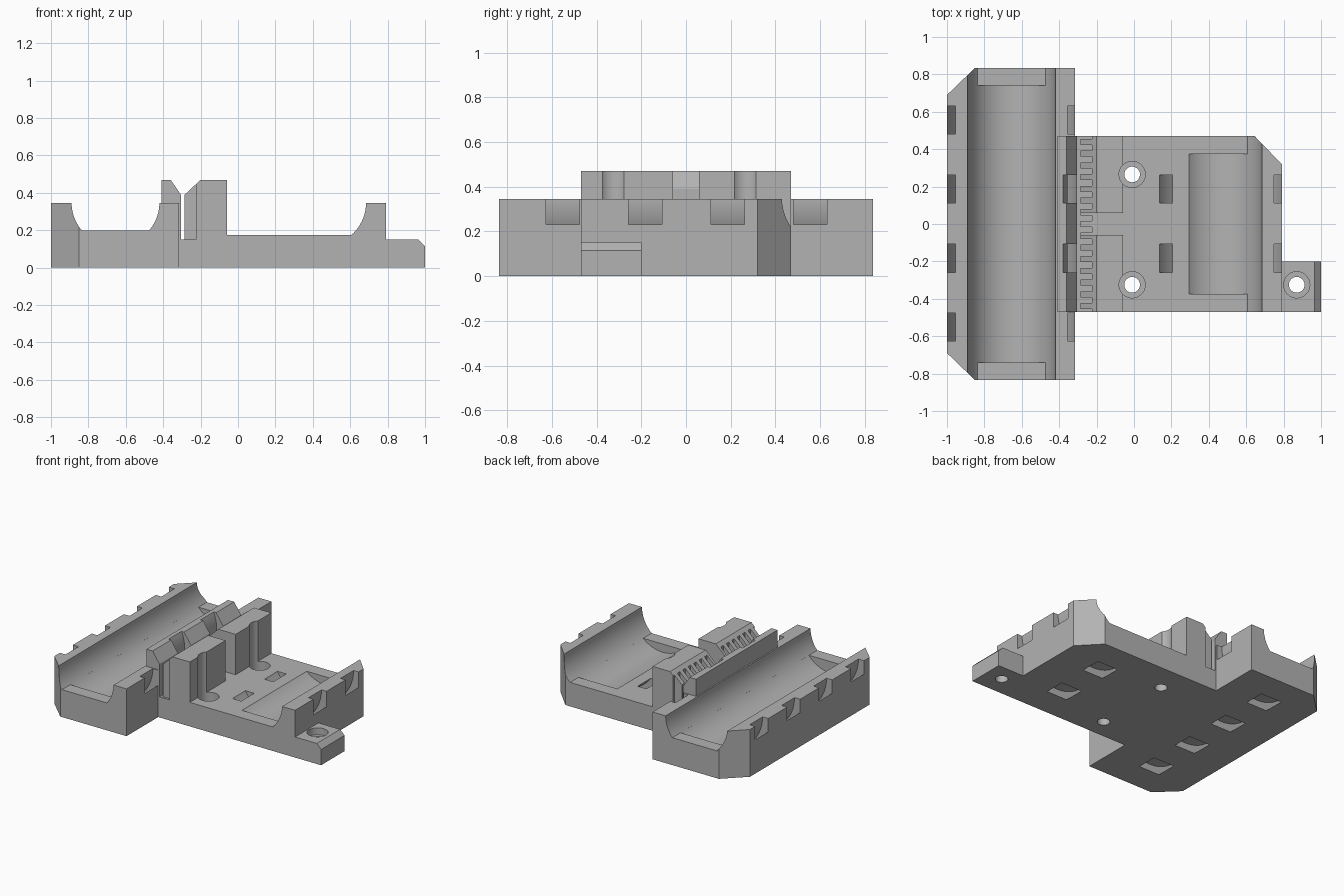
import bpy, bmesh, math
from mathutils import Vector

if "Cube" in bpy.data.objects:
    bpy.data.objects.remove(bpy.data.objects["Cube"])

grey = bpy.data.materials.new("plain_grey")
grey.use_nodes = True
grey.diffuse_color = (0.45, 0.45, 0.45, 1)
grey.node_tree.nodes["Principled BSDF"].inputs["Base Color"].default_value = (0.45, 0.45, 0.45, 1)

HALF = 0.47                   # half depth of the deck
AXIS_Z = 0.35                 # height of both bearing axes
WIDE_X, SMALL_X = -0.655, 0.45
PITCH = 0.0627                # belt tooth spacing


def prism(name, pts, lo, hi, axis="y"):
    """Extrude a closed outline along y (outline in x,z) or z (outline in x,y)."""
    bm = bmesh.new()
    place = (lambda a, b: (a, lo, b)) if axis == "y" else (lambda a, b: (a, b, lo))
    step = Vector((0, hi - lo, 0) if axis == "y" else (0, 0, hi - lo))
    face = bm.faces.new([bm.verts.new(place(a, b)) for a, b in pts])
    out = bmesh.ops.extrude_face_region(bm, geom=[face])
    bmesh.ops.translate(bm, vec=step, verts=[v for v in out["geom"] if isinstance(v, bmesh.types.BMVert)])
    bmesh.ops.recalc_face_normals(bm, faces=bm.faces)
    mesh = bpy.data.meshes.new(name)
    bm.to_mesh(mesh)
    bm.free()
    mesh.materials.append(grey)
    obj = bpy.data.objects.new(name, mesh)
    bpy.context.collection.objects.link(obj)
    return obj


def rect(x0, x1, z0, z1):
    return [(x0, z0), (x1, z0), (x1, z1), (x0, z1)]


def arc(cx, cy, r, start, end, n):
    angles = [math.radians(start + (end - start) * i / n) for i in range(n + 1)]
    return [(cx + r * math.cos(a), cy + r * math.sin(a)) for a in angles]


def circle(cx, cy, r, n=64):
    return arc(cx, cy, r, 0, 360, n)[:-1]


def combine(target, tool, operation="DIFFERENCE"):
    mod = target.modifiers.new("join", "BOOLEAN")
    mod.operation, mod.solver, mod.object = operation, "EXACT", tool
    bpy.context.view_layer.objects.active = target
    bpy.ops.object.modifier_apply(modifier=mod.name)
    bpy.data.objects.remove(tool)


# Wide cradle block with two clipped outer corners
body = prism("bearing_carriage", [(-1, -0.69), (-0.85, -0.835), (-0.315, -0.835),
                                  (-0.315, 0.835), (-0.85, 0.835), (-1, 0.69)], 0, 0.345, "z")

# Deck with clamp rib, belt slot, clamp block and small cradle wall
deck = prism("deck", [(-0.315, 0), (0.79, 0), (0.79, 0.345), (0.55, 0.345), (0.55, 0.175),
                      (-0.06, 0.175), (-0.06, 0.47), (-0.2, 0.47), (-0.285, 0.39),
                      (-0.285, 0.15), (-0.305, 0.15), (-0.305, 0.39), (-0.36, 0.47),
                      (-0.41, 0.47), (-0.41, 0.1), (-0.315, 0.1)], -HALF, HALF)
combine(deck, prism("corner_cut", [(0.645, HALF), (0.645, 0.6), (0.9, 0.6), (0.9, 0.32),
                                   (0.79, 0.32)], -0.1, 0.6, "z"))

# Opening between the two clamp blocks
combine(deck, prism("block_gap", rect(-0.29, 0, 0.175, 0.6), -0.058, 0.058))

# Belt tooth grooves
for k in range(-8, 8):
    y = (k + 0.5) * PITCH
    combine(deck, prism("groove", rect(-0.295, -0.225, 0.15, 0.6), y - 0.015, y + 0.015))
combine(body, deck, "UNION")

# Screw tab
tab = prism("screw_tab", [(0.79, 0), (1, 0), (1, 0.115), (0.965, 0.15), (0.79, 0.15)], -HALF, -0.2)
combine(body, tab, "UNION")

# Bearing troughs: deep in the middle, shallow over the end lands
for x, deep, full, land in ((WIDE_X, 0.74, 0.9, 0.2), (SMALL_X, 0.373, 0.6, 0.175)):
    combine(body, prism("trough", circle(x, AXIS_Z, 0.235, 96), -deep, deep))
    dip = math.degrees(math.asin((AXIS_Z - land) / 0.235))
    upper = arc(x, AXIS_Z, 0.235, -dip, 180 + dip, 72)
    combine(body, prism("end_opening", upper, -full, full))

# Curved strap slots wrapping under the bearings
for x, rows in ((WIDE_X, (-0.55, -0.183, 0.187, 0.555)), (SMALL_X, (-0.183, 0.187))):
    for y in rows:
        ring = arc(x, AXIS_Z, 0.36, -210, 30, 60) + arc(x, AXIS_Z, 0.30, 30, -210, 60)
        combine(body, prism("strap_slot", ring, y - 0.075, y + 0.075))

# Screw holes with counterbores
for x, y in ((-0.01, 0.265), (-0.01, -0.325), (0.87, -0.325)):
    combine(body, prism("screw_hole", circle(x, y, 0.042, 40), -0.1, 0.6, "z"))
    combine(body, prism("counterbore", circle(x, y, 0.07, 40), 0.1, 0.6, "z"))

# Smooth curved surfaces, sharp corners
bpy.ops.object.select_all(action="DESELECT")
body.select_set(True)
bpy.context.view_layer.objects.active = body
bpy.ops.object.shade_smooth_by_angle(angle=math.radians(25))
